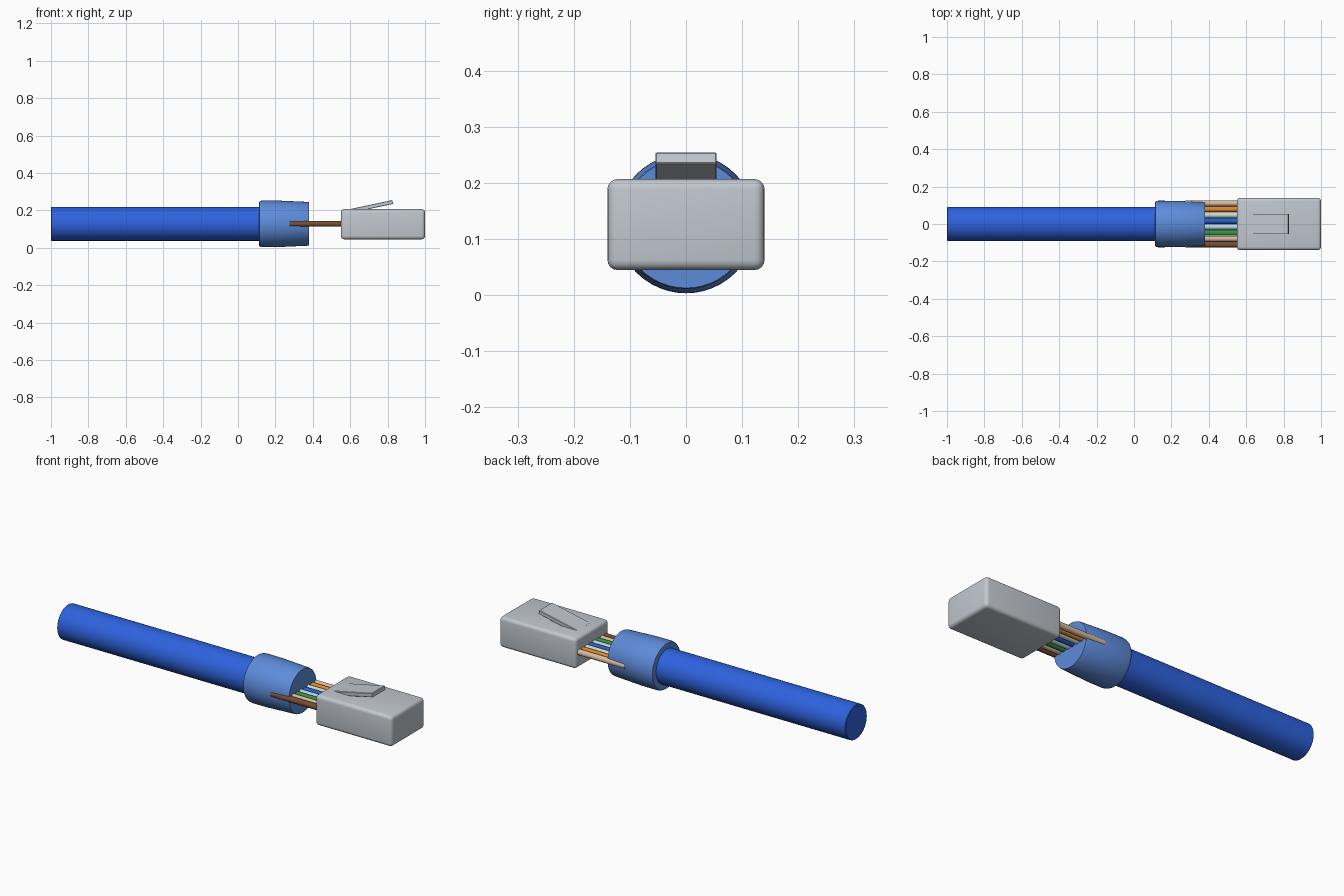
import bpy, bmesh, math
from mathutils import Matrix, Vector

if "Cube" in bpy.data.objects:
    bpy.data.objects.remove(bpy.data.objects["Cube"])

AXIS_Z = 0.128   # height of the cable axis


def material(name, rgb):
    m = bpy.data.materials.new(name)
    m.diffuse_color = (*rgb, 1.0)
    m.use_nodes = True
    m.node_tree.nodes["Principled BSDF"].inputs["Base Color"].default_value = m.diffuse_color
    return m


def finish(bm, name, mat, smooth=True):
    bmesh.ops.recalc_face_normals(bm, faces=bm.faces)
    me = bpy.data.meshes.new(name)
    bm.to_mesh(me)
    bm.free()
    ob = bpy.data.objects.new(name, me)
    bpy.context.collection.objects.link(ob)
    me.materials.append(mat)
    if smooth:
        bpy.context.view_layer.objects.active = ob
        ob.select_set(True)
        bpy.ops.object.shade_smooth_by_angle(angle=math.radians(35))
        ob.select_set(False)
    return ob


def lathe(name, profile, mat, y=0.0, sides=48):
    """Solid of revolution along x from (x, radius) pairs, capped at both ends."""
    bm = bmesh.new()
    rings = []
    for x, r in profile:
        rings.append([bm.verts.new((x, y + r * math.cos(a), AXIS_Z + r * math.sin(a)))
                      for a in (2 * math.pi * i / sides for i in range(sides))])
    for r0, r1 in zip(rings, rings[1:]):
        for i in range(sides):
            j = (i + 1) % sides
            bm.faces.new((r0[i], r0[j], r1[j], r1[i]))
    bm.faces.new(rings[0])
    bm.faces.new(rings[-1])
    return finish(bm, name, mat)


def box(name, center, size, mat, bevel, segments, tilt=0.0):
    bm = bmesh.new()
    bmesh.ops.create_cube(bm, size=1.0)
    bmesh.ops.scale(bm, vec=Vector(size), verts=bm.verts)
    bmesh.ops.bevel(bm, geom=bm.edges[:], offset=bevel, segments=segments,
                    profile=0.5, affect='EDGES')
    bm.transform(Matrix.Translation(center) @ Matrix.Rotation(tilt, 4, 'Y'))
    return finish(bm, name, mat)


cable_blue = material("cable blue", (0.027, 0.125, 0.74))
boot_blue = material("boot blue", (0.11, 0.26, 0.70))
plug_grey = material("plug grey", (0.54, 0.58, 0.63))
tan = material("tan", (0.68, 0.50, 0.36))
orange = material("orange", (0.76, 0.24, 0.03))
pale_green = material("pale green", (0.60, 0.70, 0.58))
wire_blue = material("wire blue", (0.02, 0.12, 0.58))
pale_blue = material("pale blue", (0.52, 0.64, 0.76))
green = material("green", (0.03, 0.30, 0.05))
brown = material("brown", (0.19, 0.075, 0.03))

# Cable jacket and strain relief boot
lathe("cable_jacket", [(-1.0, 0.088), (-0.997, 0.091), (0.14, 0.091)], cable_blue)
lathe("boot", [(0.112, 0.112), (0.114, 0.119), (0.12, 0.1225), (0.13, 0.1245),
               (0.22, 0.124), (0.375, 0.117), (0.38, 0.115)], boot_blue)

# Eight wires between boot and plug, from back to front
wires = [tan, orange, pale_green, wire_blue, pale_blue, green, tan, brown]
for i, mat in enumerate(wires):
    lathe("wire_%d" % (i + 1), [(0.275, 0.0155), (0.58, 0.0155)], mat,
          y=0.0315 * (3.5 - i), sides=16)

# Plug body
box("plug_body", (0.775, 0, 0.126), (0.45, 0.28, 0.162), plug_grey, 0.018, 4)

# Locking clip rising toward the plug tip
box("locking_clip", (0.7135, 0, 0.2205), (0.232, 0.109, 0.021), plug_grey, 0.002, 1,
    tilt=-math.radians(12))
